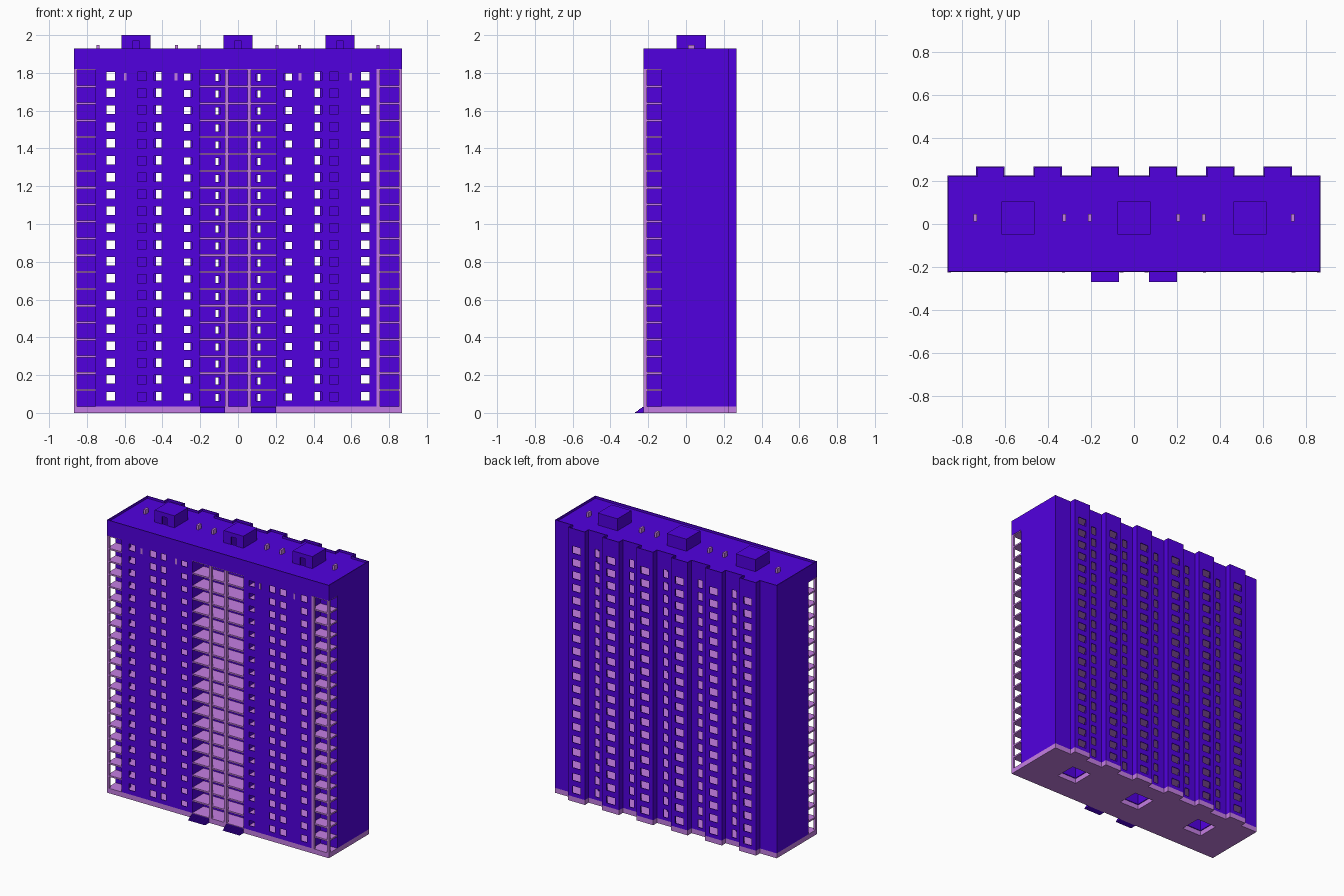
import bpy, bmesh

cube = bpy.data.objects.get("Cube")
if cube:
    bpy.data.objects.remove(cube, do_unlink=True)


def material(name, rgb):
    m = bpy.data.materials.new(name)
    m.diffuse_color = (*rgb, 1)
    m.use_nodes = True
    m.node_tree.nodes["Principled BSDF"].inputs["Base Color"].default_value = (*rgb, 1)
    return m


PURPLE = material("wall purple", (0.083, 0, 0.74))
MAUVE = material("concrete mauve", (0.56, 0.21, 0.77))

# Main dimensions
SIDE, FRONT, BACK, BAY = 0.868, -0.224, 0.225, 0.268
BASE, HEADER, ROOF, TOP = 0.035, 1.82, 1.915, 1.93
FLOORS = 20
PITCH = (HEADER - BASE) / FLOORS
RECESS, LOGGIA = -0.13, -0.1
BAYS = [(c - 0.066, c + 0.066) for c in (-0.67, -0.402, -0.135, 0.135, 0.402, 0.67)]
SHAFTS = [(c - 0.077, c + 0.077) for c in (-0.54, 0, 0.54)]
SHAFT_Y = (-0.05, 0.105)


def finish(bm, name, mat, thickness=0):
    mesh = bpy.data.meshes.new(name)
    bm.to_mesh(mesh)
    bm.free()
    mesh.materials.append(mat)
    obj = bpy.data.objects.new(name, mesh)
    bpy.context.collection.objects.link(obj)
    if thickness:
        mod = obj.modifiers.new("thickness", "SOLIDIFY")
        mod.thickness, mod.offset, mod.use_even_offset = thickness, -1, True
    return obj


def box(name, x, y, z, mat):
    bm = bmesh.new()
    bmesh.ops.create_cube(bm, size=1)
    for v in bm.verts:
        v.co = [r[0] if c < 0 else r[1] for c, r in zip(v.co, (x, y, z))]
    return finish(bm, name, mat)


def add_grid(bm, us, vs, keep, place):
    """Add the kept cells of a u/v grid as quads."""
    us, vs = ([c for i, c in enumerate(s) if i == 0 or c - s[i - 1] > 1e-5]
              for s in (sorted(us), sorted(vs)))
    for u0, u1 in zip(us, us[1:]):
        for v0, v1 in zip(vs, vs[1:]):
            if keep((u0 + u1) / 2, (v0 + v1) / 2):
                corners = ((u0, v0), (u1, v0), (u1, v1), (u0, v1))
                bm.faces.new([bm.verts.new(place(u, v)) for u, v in corners])


def shell(name, path, z0, z1, front, back, thickness):
    """Closed walls along a plan, with windows (x, width, height, rise) on every floor."""
    bm = bmesh.new()

    def rows(win):
        mids = [BASE + PITCH * (i + 0.5) + win[3] for i in range(FLOORS)]
        return [(m - win[2] / 2, m + win[2] / 2) for m in mids]

    levels = [z0, z1] + [z for w in front + back for r in rows(w) for z in r]
    for p, q in zip(path, path[1:] + path[:1]):
        lo, hi = min(p[0], q[0]), max(p[0], q[0])
        wins = [w for w in (front if q[0] > p[0] else back) if lo < w[0] < hi]
        length = abs(q[0] - p[0]) + abs(q[1] - p[1])
        holes = [(abs(w[0] - p[0]) - w[1] / 2, abs(w[0] - p[0]) + w[1] / 2, rows(w)) for w in wins]

        def keep(u, z):
            return not any(a < u < b and any(c < z < d for c, d in r) for a, b, r in holes)

        def place(u, z):
            t = u / length
            return (p[0] + (q[0] - p[0]) * t, p[1] + (q[1] - p[1]) * t, z)

        add_grid(bm, [0, length] + [e for h in holes for e in h[:2]], levels, keep, place)
    bmesh.ops.remove_doubles(bm, verts=bm.verts, dist=1e-5)
    return finish(bm, name, PURPLE, thickness)


def slab(name, z, thickness, mat, inset=0.0):
    """Floor plate over the whole plan, open at the shafts."""
    bm = bmesh.new()
    bays = [(a + inset, b - inset) for a, b in BAYS]
    side, back = SIDE - inset, BACK - inset

    def keep(x, y):
        if any(a < x < b for a, b in SHAFTS) and SHAFT_Y[0] < y < SHAFT_Y[1]:
            return False
        return y < back or any(a < x < b for a, b in bays)

    xs = [-side, side] + [e for pair in bays + SHAFTS for e in pair]
    ys = [FRONT + inset, back, BAY - inset, *SHAFT_Y]
    add_grid(bm, xs, ys, keep, lambda x, y: (x, y, z))
    bmesh.ops.remove_doubles(bm, verts=bm.verts, dist=1e-5)
    return finish(bm, name, mat, thickness)


# Plans: stepped back, front with or without balcony recesses
back_path = [(SIDE, BACK)]
for a, b in reversed(BAYS):
    back_path += [(b, BACK), (b, BAY), (a, BAY), (a, BACK)]
back_path.append((-SIDE, BACK))
recessed_front = [(-SIDE, RECESS), (-0.755, RECESS), (-0.755, FRONT), (-0.2, FRONT),
                  (-0.2, LOGGIA), (0.2, LOGGIA), (0.2, FRONT), (0.735, FRONT),
                  (0.735, RECESS), (SIDE, RECESS)]
straight_front = [(-SIDE, FRONT), (SIDE, FRONT)]

# Window columns
front_windows = []
for x, w, h, rise in ((0.673, 0.045, 0.045, 0.008), (0.508, 0.048, 0.045, 0.007),
                      (0.425, 0.04, 0.045, 0.008), (0.265, 0.042, 0.037, 0.004),
                      (0.108, 0.024, 0.037, 0.001)):
    front_windows += [(-x, w, h, rise), (x, w, h, rise)]
back_windows = [((a + b) / 2, 0.064, 0.05, 0.006) for a, b in BAYS]
back_windows += [((l[1] + r[0]) / 2, 0.036, 0.056, 0.004) for l, r in zip(BAYS, BAYS[1:])]

shell("outer_walls", recessed_front + back_path, BASE, HEADER, front_windows, back_windows, 0.006)
shell("top_band", straight_front + back_path, HEADER, TOP, [], [], 0.006)

# Base, floors and roof
slab("base_plinth", BASE, BASE, MAUVE)
for i in range(1, FLOORS):
    slab(f"floor_{i}", BASE + PITCH * i + 0.002, 0.011, MAUVE, 0.002)
slab("top_ceiling", HEADER + 0.002, 0.008, MAUVE, 0.002)
slab("roof_deck", ROOF, 0.006, PURPLE, 0.003)

# Stair shafts rising to the roof houses, each with a door on the roof
for i, (a, b) in enumerate(SHAFTS):
    bm = bmesh.new()
    d = 0.018 / (b - a)
    ring = [(a, SHAFT_Y[0]), (b, SHAFT_Y[0]), (b, SHAFT_Y[1]), (a, SHAFT_Y[1])]
    for p, q in zip(ring, ring[1:] + ring[:1]):
        is_front = p[1] == q[1] == SHAFT_Y[0]
        cuts = [0, 1] + ([0.5 - d, 0.5 + d] if is_front else [])
        add_grid(bm, cuts, [BASE, ROOF, 1.97, 2.0],
                 lambda u, z: not (is_front and abs(u - 0.5) < d and ROOF < z < 1.97),
                 lambda u, z: (p[0] + (q[0] - p[0]) * u, p[1] + (q[1] - p[1]) * u, z))
    bm.faces.new([bm.verts.new((x, y, 2.0)) for x, y in ring])
    bmesh.ops.remove_doubles(bm, verts=bm.verts, dist=1e-5)
    finish(bm, f"stair_shaft_{i + 1}", PURPLE, 0.006)

# Balcony columns
for i, (x, w) in enumerate(((-0.861, 0.015), (-0.059, 0.019), (0.059, 0.019),
                            (0.743, 0.019), (0.861, 0.015))):
    box(f"balcony_column_{i + 1}", (x - w / 2, x + w / 2), (FRONT - 0.001, FRONT + 0.018),
        (BASE, HEADER), MAUVE)

# Roof vents and small wall vents on the top floor
for s in (-1, 1):
    side = "left" if s > 0 else "right"
    for i, x in enumerate((0.207, 0.326, 0.74)):
        box(f"roof_vent_{side}_{i + 1}", (s * x - 0.008, s * x + 0.008), (0.011, 0.046),
            (ROOF - 0.003, 1.947), MAUVE)
    for i, x in enumerate((0.328, 0.597)):
        box(f"wall_vent_{side}_{i + 1}", (s * x - 0.007, s * x + 0.007),
            (FRONT - 0.001, FRONT + 0.004), (1.76, 1.8), MAUVE)

    # Entrance steps
    count = 6
    for k in range(count):
        depth, rise = 0.044 / count, (BASE - 0.004) / count
        box(f"entrance_step_{side}_{k + 1}", (s * 0.135 - 0.066, s * 0.135 + 0.066),
            (-0.27 + depth * k, FRONT), (rise * k, rise * (k + 1)), PURPLE)
